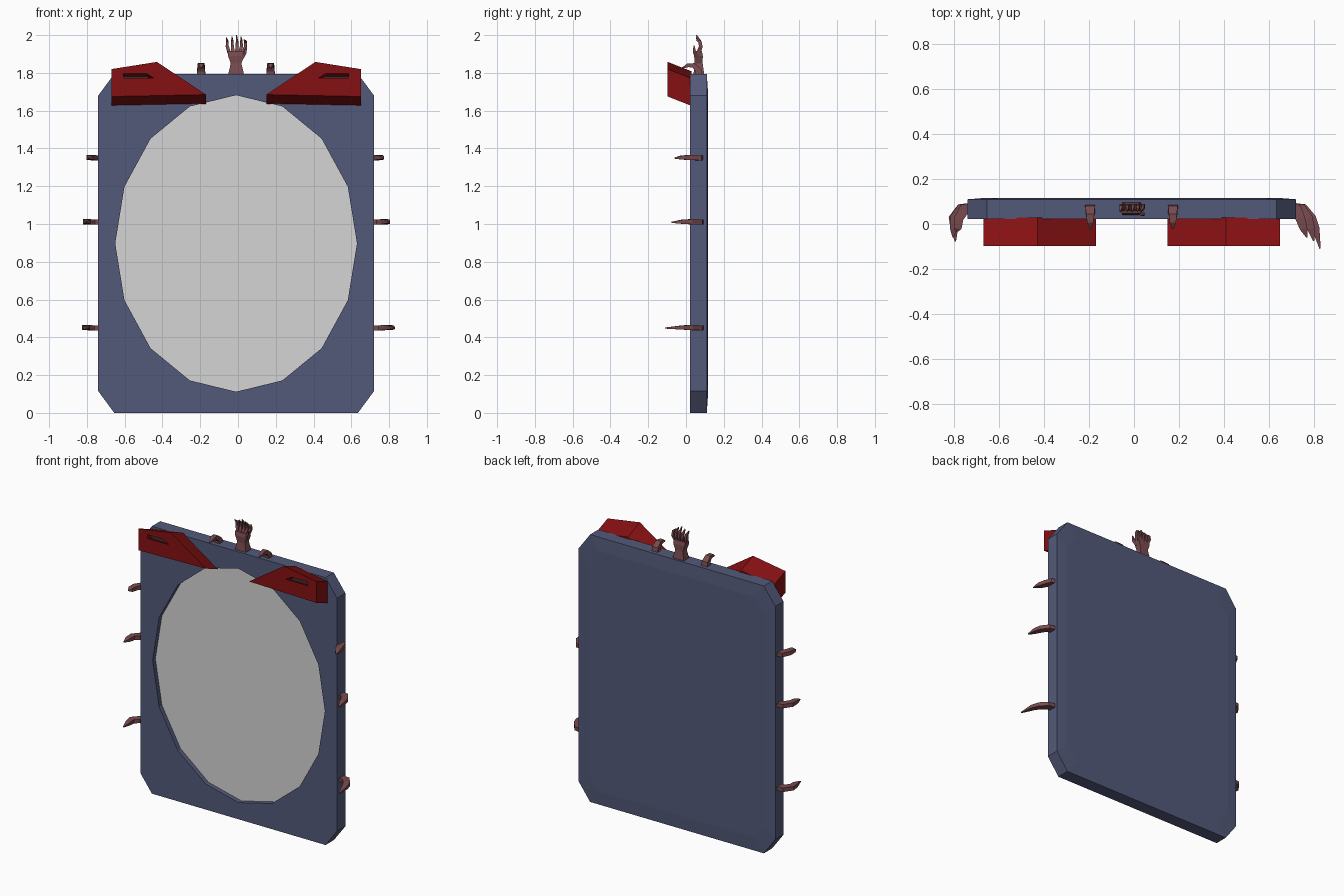
import bpy, bmesh, math
from mathutils import Vector

if "Cube" in bpy.data.objects:
    bpy.data.objects.remove(bpy.data.objects["Cube"])

CX = -0.01  # symmetry axis of the frame


def material(name, rgb):
    m = bpy.data.materials.new(name)
    m.diffuse_color = (*rgb, 1)
    m.use_nodes = True
    m.node_tree.nodes["Principled BSDF"].inputs["Base Color"].default_value = m.diffuse_color
    return m


BLUE = material("slate blue", (0.088, 0.102, 0.195))
GLASS = material("pale grey", (0.66, 0.66, 0.66))
RED = material("deep red", (0.235, 0.005, 0.006))
DARK = material("dark slot", (0.05, 0.03, 0.035))
FLESH = material("dusky flesh", (0.19, 0.07, 0.078))


def loft(name, rings, mats, cap_end=True, band_mats=None, cap_mat=0):
    """Skin a list of equal-sized point rings and close the ends."""
    bm = bmesh.new()
    vs = [[bm.verts.new(p) for p in r] for r in rings]
    n = len(rings[0])
    for k in range(len(vs) - 1):
        for i in range(n):
            j = (i + 1) % n
            f = bm.faces.new((vs[k][i], vs[k][j], vs[k + 1][j], vs[k + 1][i]))
            f.material_index = band_mats[k] if band_mats else 0
    bm.faces.new(vs[0][::-1])
    if cap_end:
        bm.faces.new(vs[-1]).material_index = cap_mat
    bmesh.ops.recalc_face_normals(bm, faces=bm.faces)
    me = bpy.data.meshes.new(name)
    bm.to_mesh(me)
    bm.free()
    for m in mats:
        me.materials.append(m)
    ob = bpy.data.objects.new(name, me)
    bpy.context.collection.objects.link(ob)
    return ob


def limb(name, path, widths, up, heights):
    """Four-sided tapering limb along a path."""
    pts = [Vector(p) for p in path]
    up = Vector(up)
    rings = []
    for i, p in enumerate(pts):
        t = (pts[min(i + 1, len(pts) - 1)] - pts[max(i - 1, 0)]).normalized()
        s = t.cross(up).normalized() * widths[i] / 2
        u = up * heights[i] / 2
        rings.append([p + s + u, p - s + u, p - s - u, p + s - u])
    return loft(name, rings, [FLESH])


# frame: chamfered slab with a 16-sided oval recess in front
corners = [(0.645, 1.795), (0.73, 1.68), (0.73, 0.115), (0.645, 0.0),
           (-0.645, 0.0), (-0.73, 0.115), (-0.73, 1.68), (-0.645, 1.795)]


def outline(y, inset=0.0):
    ring = []
    for i in range(8):
        a, b = corners[i - 1], corners[i]
        for x, z in (((a[0] + b[0]) / 2, (a[1] + b[1]) / 2), b):
            k = 1 - inset
            ring.append((CX + x * k, y, 0.9 + (z - 0.9) * k))
    return ring


def oval(y):
    return [(CX + 0.64 * math.sin(i * math.pi / 8), y,
             0.897 + 0.785 * math.cos(i * math.pi / 8)) for i in range(16)]


loft("frame", [outline(0.116, 0.1), outline(0.11), outline(0.022), oval(0.022), oval(0.06)], [BLUE])
loft("mirror_glass", [oval(0.059), oval(0.052)], [GLASS])

# slanted red brows with dark slots, mirrored about the frame axis
brow = [(-0.66, 1.675), (-0.16, 1.685), (-0.42, 1.858), (-0.66, 1.82)]
slot = [(-0.595, 1.773), (-0.435, 1.773), (-0.475, 1.797), (-0.595, 1.797)]


def place(profile, side, y, dz):
    return [(CX - side * x, y, z + dz) for x, z in profile]


for side, label in ((1, "right"), (-1, "left")):
    loft(label + "_brow",
         [place(brow, side, 0.03, -0.05), place(brow, side, -0.097, 0),
          place(slot, side, -0.097, 0), place(slot, side, -0.06, -0.015)],
         [RED, DARK], band_mats=[0, 0, 0], cap_mat=1)

# side claws: side, height, outward reach, tip x offset, tip y
for k, (side, z, reach, tip, tip_y) in enumerate((
        (1, 1.35, 0.74, 0.77, -0.06), (1, 1.01, 0.775, 0.80, -0.075), (1, 0.45, 0.79, 0.828, -0.11),
        (-1, 1.35, 0.78, 0.79, -0.035), (-1, 1.01, 0.80, 0.805, -0.06), (-1, 0.45, 0.805, 0.795, -0.078))):
    base = 0.70 if side > 0 else 0.72
    path = [(side * base, 0.07, z), (side * (base * 0.4 + reach * 0.6), 0.065, z),
            (side * reach, 0.025, z + 0.002), (side * (reach + tip) / 2, -0.02, z + 0.002),
            (side * tip, tip_y, z - 0.001)]
    limb("side_claw_%d" % (k + 1), path, [0.05, 0.05, 0.042, 0.034, 0.006],
         (0, 0, 1), [0.024, 0.026, 0.027, 0.022, 0.006])

# two small hooked claws on the top edge
for x in (-0.195, 0.173):
    limb("top_claw", [(x, 0.07, 1.78), (x, 0.065, 1.815), (x, 0.04, 1.84), (x, 0.01, 1.84), (x, -0.022, 1.825)],
         [0.036, 0.034, 0.025, 0.02, 0.006], (1, 0, 0), [0.045, 0.042, 0.036, 0.028, 0.006])

# reaching hand: wrist, palm and fingers
limb("wrist_and_palm", [(CX, 0.068, 1.78), (CX, 0.068, 1.80), (CX, 0.067, 1.85), (CX, 0.066, 1.89), (CX, 0.066, 1.915)],
     [0.055, 0.055, 0.042, 0.046, 0.036], (1, 0, 0), [0.085, 0.08, 0.056, 0.085, 0.09])
for dx, mx, tx, top in ((-0.036, -0.047, -0.052, 1.985), (-0.015, -0.02, -0.022, 1.99),
                        (0.003, 0.005, 0.002, 2.0), (0.02, 0.028, 0.026, 1.99), (0.038, 0.05, 0.042, 1.975)):
    limb("finger", [(CX + dx, 0.066, 1.905), (CX + mx, 0.078, 1.94), (CX + mx, 0.074, 1.965), (CX + tx, 0.055, top)],
         [0.022, 0.02, 0.017, 0.006], (1, 0, 0), [0.018, 0.016, 0.013, 0.004])
limb("thumb", [(CX + 0.03, 0.06, 1.88), (CX + 0.048, 0.045, 1.91), (CX + 0.056, 0.042, 1.945)],
     [0.022, 0.018, 0.005], (1, 0, 0), [0.02, 0.015, 0.004])
